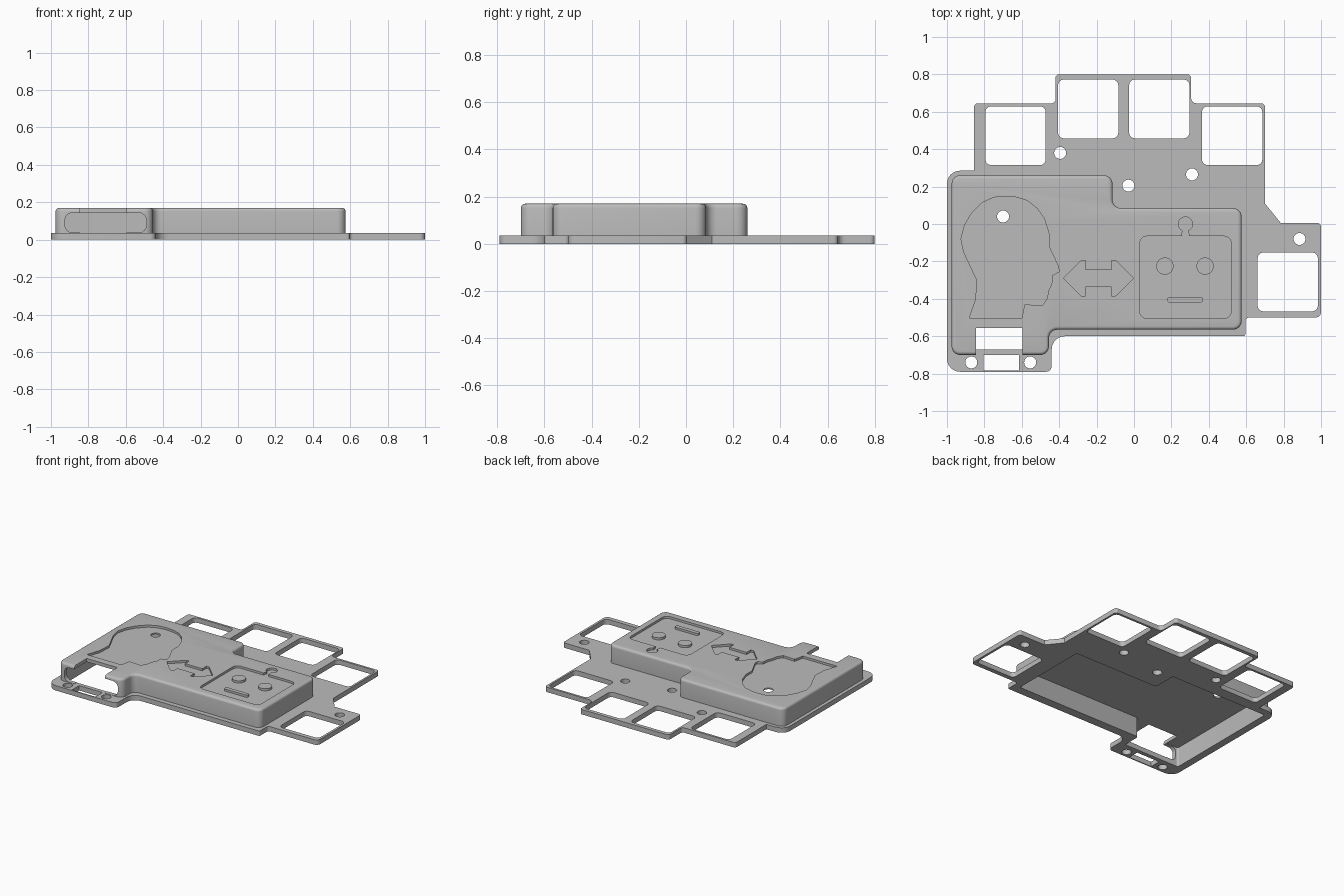
import bpy, bmesh, math
from mathutils import Vector

cube = bpy.data.objects.get("Cube")
if cube:
    bpy.data.objects.remove(cube)

PLATE_TOP, ROOF, TOP = 0.036, 0.145, 0.17
RECESS = TOP - 0.016

grey = bpy.data.materials.new("light grey plastic")
grey.use_nodes = True
colour = (0.5, 0.5, 0.5, 1)
grey.diffuse_color = colour
grey.node_tree.nodes["Principled BSDF"].inputs["Base Color"].default_value = colour


def rounded(points, default=0.0, steps=6):
    """Fillet each corner; a point may carry its own radius as third value."""
    out, n = [], len(points)
    for i, p in enumerate(points):
        c = Vector(p[:2])
        r = p[2] if len(p) > 2 else default
        a = (Vector(points[i - 1][:2]) - c).normalized()
        b = (Vector(points[(i + 1) % n][:2]) - c).normalized()
        angle = a.angle(b)
        if r <= 0 or angle > math.pi - 0.01:
            out.append(c)
            continue
        centre = c + (a + b).normalized() * (r / math.sin(angle / 2))
        start = c + a * (r / math.tan(angle / 2)) - centre
        sweep = math.pi - angle
        if a.cross(b) > 0:
            sweep = -sweep
        for k in range(steps + 1):
            t = -sweep * k / steps
            out.append(centre + Vector((start.x * math.cos(t) + start.y * math.sin(t),
                                        start.y * math.cos(t) - start.x * math.sin(t)))
                       if sweep else c)
    return out


def rect(x0, x1, y0, y1, r=0.0):
    return rounded([(x0, y0), (x1, y0), (x1, y1), (x0, y1)], r)


def circle(x, y, r, n=32):
    return [Vector((x + r * math.cos(2 * math.pi * k / n), y + r * math.sin(2 * math.pi * k / n)))
            for k in range(n)]


def prism(name, outline, z0, z1, bevel=0.0, front=False):
    """Extrude an outline up, or along y when it is drawn in the front plane."""
    bm = bmesh.new()
    place = (lambda p, d: (p.x, d, p.y)) if front else (lambda p, d: (p.x, p.y, d))
    low = bm.faces.new([bm.verts.new(place(p, z0)) for p in outline])
    up = bmesh.ops.extrude_face_region(bm, geom=[low])
    verts = [g for g in up["geom"] if isinstance(g, bmesh.types.BMVert)]
    axis = (0, z1 - z0, 0) if front else (0, 0, z1 - z0)
    bmesh.ops.translate(bm, verts=verts, vec=axis)
    bmesh.ops.recalc_face_normals(bm, faces=bm.faces)
    if bevel:
        rim = [e for e in bm.edges if all(abs(v.co.z - z1) < 1e-5 for v in e.verts)]
        bmesh.ops.bevel(bm, geom=rim, offset=bevel, segments=4, profile=0.5, affect="EDGES")
    mesh = bpy.data.meshes.new(name)
    bm.to_mesh(mesh)
    bm.free()
    mesh.materials.append(grey)
    obj = bpy.data.objects.new(name, mesh)
    bpy.context.collection.objects.link(obj)
    return obj


def cut(target, outline, z0, z1, front=False):
    tool = prism("cutter", outline, z0, z1, front=front)
    mod = target.modifiers.new("cut", "BOOLEAN")
    mod.operation, mod.solver, mod.object = "DIFFERENCE", "EXACT", tool
    bpy.context.view_layer.objects.active = target
    bpy.ops.object.modifier_apply(modifier=mod.name)
    bpy.data.objects.remove(tool)


# Base plate with its tabs
plate = prism("base_plate", rounded([
    (-0.42, 0.80), (0.305, 0.80), (0.305, 0.645, 0.03), (0.70, 0.645), (0.70, 0.11, 0),
    (0.785, 0.005, 0), (1.0, 0.005), (1.0, -0.50, 0.03), (0.595, -0.50), (0.595, -0.60, 0.01),
    (-0.44, -0.60, 0.07), (-0.44, -0.79, 0.03), (-1.0, -0.79, 0.07), (-1.0, 0.285, 0.07),
    (-0.855, 0.285, 0), (-0.855, 0.645), (-0.42, 0.645)], 0.02), 0, PLATE_TOP)


def body(inset, radius):
    i = inset
    return rounded([(-0.975 + i, 0.26 - i), (-0.115 - i, 0.26 - i), (-0.115 - i, 0.085 - i),
                    (0.575 - i, 0.085 - i), (0.575 - i, -0.565 + i), (-0.455 - i, -0.565 + i),
                    (-0.455 - i, -0.70 + i), (-0.975 + i, -0.70 + i)], radius)


# Raised hollow housing
housing = prism("raised_housing", body(0, 0.045), PLATE_TOP, TOP, bevel=0.018)
for part in (plate, housing):
    cut(part, body(0.03, 0.015), -0.1, ROOF)

# Square windows, strap slot and screw holes in the plate
for x, y in ((-0.633, 0.472), (-0.245, 0.615), (0.135, 0.615), (0.525, 0.472), (0.822, -0.31)):
    cut(plate, rect(x - 0.161, x + 0.161, y - 0.157, y + 0.157, 0.03), -0.1, 0.1)
cut(plate, rect(-0.805, -0.615, -0.782, -0.70), -0.1, 0.1)
for x, y in ((-0.395, 0.38), (-0.03, 0.205), (0.31, 0.265), (0.885, -0.08),
             (-0.87, -0.74), (-0.555, -0.74)):
    cut(plate, circle(x, y, 0.032), -0.1, 0.1)

# Connector notch in the roof and rounded opening in the front wall
cut(housing, rect(-0.845, -0.595, -0.73, -0.555), 0.03, 0.2)
cut(housing, rect(-0.925, -0.49, 0.038, ROOF - 0.001, 0.04), -0.75, -0.66, front=True)

# Engraved head silhouette and its through hole
head = [(-0.69, 0.148), (-0.75, 0.142), (-0.81, 0.115), (-0.87, 0.055), (-0.905, -0.005),
        (-0.925, -0.08), (-0.91, -0.15), (-0.84, -0.30), (-0.845, -0.40), (-0.88, -0.503),
        (-0.60, -0.503), (-0.585, -0.43), (-0.49, -0.435), (-0.465, -0.40), (-0.455, -0.35),
        (-0.44, -0.32), (-0.437, -0.275), (-0.40, -0.255), (-0.405, -0.225), (-0.455, -0.12),
        (-0.455, -0.05), (-0.48, 0.03), (-0.52, 0.085), (-0.57, 0.125), (-0.63, 0.143)]
cut(housing, [Vector(p) for p in head], RECESS, 0.2)
cut(housing, circle(-0.70, 0.04, 0.032), 0.1, 0.2)

# Engraved double arrow, mirrored from one quarter
quarter = [(0.187, 0), (0.092, 0.094), (0.07, 0.094), (0.07, 0.045)]
half = quarter + [(-x, y) for x, y in reversed(quarter)]
arrow = half + [(x, -y) for x, y in reversed(half[1:-1])]
cut(housing, [Vector((x - 0.19, y - 0.29)) for x, y in arrow], RECESS, 0.2)

# Engraved robot face with antenna as one outline
ball = [Vector((0.275 + 0.038 * math.cos(a), 0.038 * math.sin(a)))
        for a in (math.radians(-66 + 312 * k / 24) for k in range(25))]
face = rounded([(0.215, -0.065), (0.03, -0.065), (0.03, -0.505), (0.52, -0.505),
                (0.52, -0.065), (0.335, -0.065)], 0.0)
face = rounded([(p.x, p.y, 0.04 if p.x in (face[1].x, face[3].x) else 0) for p in face])
neck_r = [Vector((0.295, -0.065))]
neck_l = [Vector((0.255, -0.065))]
cut(housing, face + neck_r + ball + neck_l, RECESS, 0.2)

# Raised eyes and mouth inside the face
parts = [plate, housing]
for side, x in (("right", 0.165), ("left", 0.38)):
    parts.append(prism(side + "_eye", circle(x, -0.225, 0.046), RECESS, TOP))
parts.append(prism("mouth", rect(0.178, 0.368, -0.42, -0.39, 0.012), RECESS, TOP))

for obj in parts:
    bpy.ops.object.select_all(action="DESELECT")
    obj.select_set(True)
    bpy.context.view_layer.objects.active = obj
    bpy.ops.object.shade_smooth_by_angle(angle=math.radians(25))
